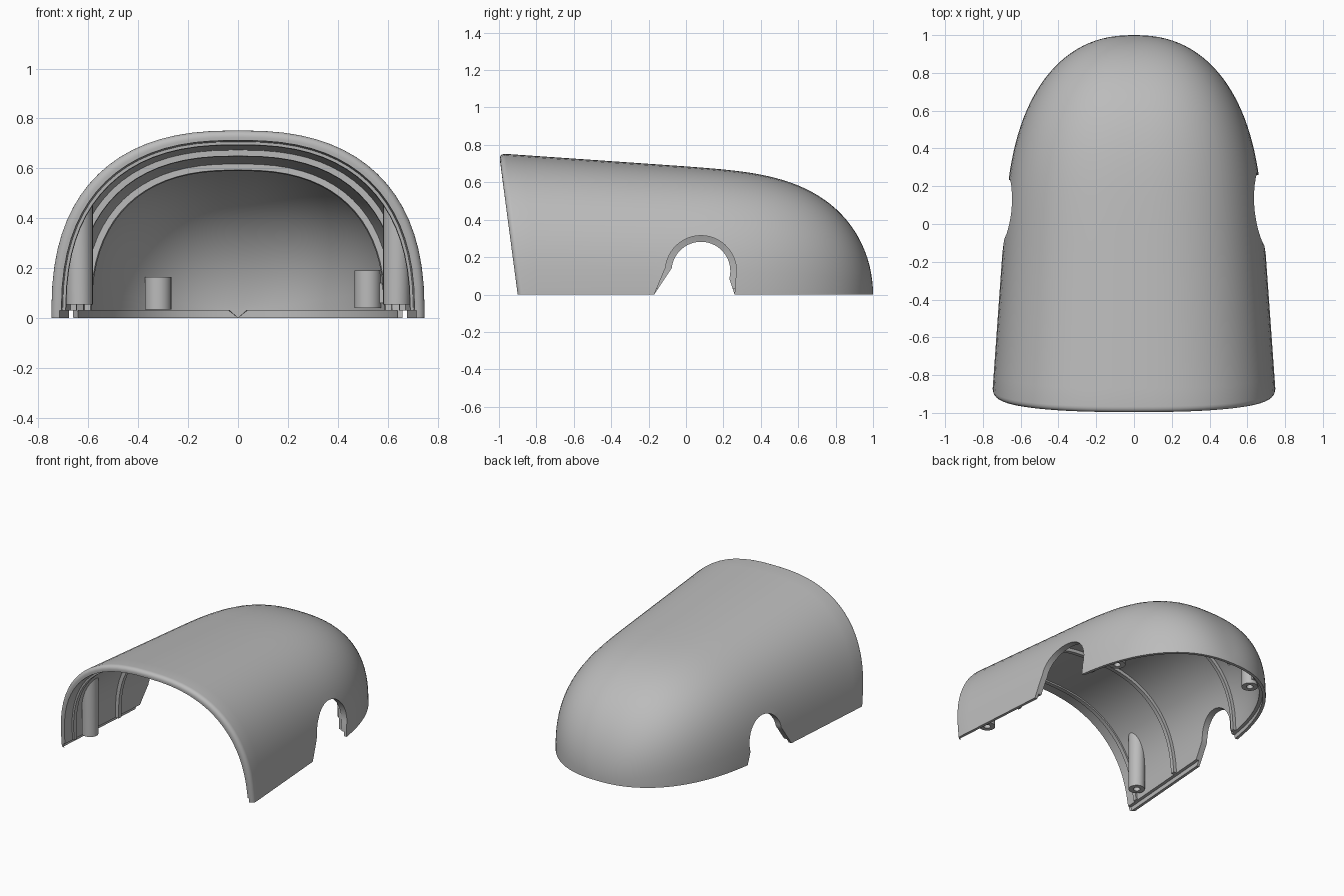
import bpy, bmesh, math
from mathutils import Vector

cube = bpy.data.objects.get("Cube")
if cube:
    bpy.data.objects.remove(cube, do_unlink=True)

POW = 2.5        # roundness of the cross-section
WALL = 0.042     # wall thickness
LIP = 0.03       # height of the stepped bottom lip
ARC = 18         # points per half arch

grey = bpy.data.materials.new("warm_grey_plastic")
grey.use_nodes = True
colour = (0.5, 0.5, 0.5, 1)
grey.diffuse_color = colour
grey.node_tree.nodes["Principled BSDF"].inputs["Base Color"].default_value = colour


def finish(bm, name, angle=35):
    bmesh.ops.remove_doubles(bm, verts=bm.verts, dist=1e-5)
    bmesh.ops.recalc_face_normals(bm, faces=bm.faces)
    mesh = bpy.data.meshes.new(name)
    bm.to_mesh(mesh)
    bm.free()
    ob = bpy.data.objects.new(name, mesh)
    bpy.context.collection.objects.link(ob)
    mesh.materials.append(grey)
    smooth(ob, angle)
    return ob


def smooth(ob, angle=35):
    bpy.ops.object.select_all(action='DESELECT')
    ob.select_set(True)
    bpy.context.view_layer.objects.active = ob
    bpy.ops.object.shade_smooth_by_angle(angle=math.radians(angle))


def size(y, d):
    """Half width and height of the arch at y, shrunk inward by d."""
    t = min(1, max(0, y / (1 - d)))
    w = (0.686 - 0.0714 * y - d) * (1 - t ** 2.75) ** (1 / 2.3)
    h = (0.685 - 0.077 * y - d) * (1 - t ** 3.5) ** 0.5
    return w, h


def point(y, d, z, side):
    w, h = size(y, d)
    x = w * (1 - min(1, z / h) ** POW) ** (1 / POW) if h > 1e-6 else 0
    return Vector((side * x, y - 0.147 * z * max(0, -y), z))


def arch(y, d, lip_d=None):
    """Points over the arch from +x to -x; lip_d makes the bottom step."""
    def half(side):
        low = min(LIP, size(y, d)[1])
        edge = d if lip_d is None else lip_d
        step = low if lip_d is not None else low / 2
        tip = y * (1 - edge) / (1 - d) if y > 0 else y
        pts = [point(tip, edge, 0, side), point(tip, edge, step, side)]
        h = size(y, d)[1]
        for i in range(ARC + 1):
            f = math.sin(math.pi / 2 * i / ARC) ** (2 / POW)
            pts.append(point(y, d, low + (h - low) * f, side))
        return pts
    return half(1) + half(-1)[-2::-1]


def loft(bm, rings, closed=False):
    rows = [[bm.verts.new(p) for p in r] for r in rings]
    pairs = list(zip(rows, rows[1:])) + ([(rows[-1], rows[0])] if closed else [])
    for a, b in pairs:
        for i in range(len(a) - 1):
            bm.faces.new((a[i], a[i + 1], b[i + 1], b[i]))
    return rows


# Shell: rounded front rim, outer skin and inner skin in one closed loft
R = 0.03
stations = []
for i in range(6):
    a = math.pi / 2 * i / 5
    stations.append((-0.9 + R * (1 - math.cos(a)), R * (1 - math.sin(a))))
stations += [(-0.87 + 0.087 * i, 0) for i in range(1, 11)]
stations += [(math.sin(math.pi / 2 * i / 32), 0) for i in range(1, 33)]
outer = [arch(y, d) for y, d in stations]
inner = [arch(y * (1 - WALL) if y > 0 else y, WALL, max(0.02, d + 0.004))
         for y, d in stations]
bm = bmesh.new()
rows = loft(bm, outer[::-1] + inner)
n = len(stations)
for k in range(n - 1):
    o, o2 = rows[n - 1 - k], rows[n - 2 - k]
    i, i2 = rows[n + k], rows[n + k + 1]
    for e in (0, -1):
        bm.faces.new((o[e], o2[e], i2[e], i[e]))
bmesh.ops.remove_doubles(bm, verts=bm.verts, dist=1e-5)
bmesh.ops.dissolve_degenerate(bm, edges=bm.edges, dist=1e-6)
shell = finish(bm, "shell")


# Side notches: a flared slot under a round arch, larger on the +x side
def notch(side, r):
    bm = bmesh.new()
    cy, cz = 0.08, 0.125
    outline = [(0.26, -0.05), (0.26, 0)]
    outline += [(cy + r * math.cos(a), cz + r * math.sin(a))
                for a in (math.radians(-15 + 7 * i) for i in range(28))]
    outline += [(-0.17, 0), (-0.17, -0.05)]
    face = bm.faces.new([bm.verts.new((side * 0.4, y, z)) for y, z in outline])
    new = bmesh.ops.extrude_face_region(bm, geom=[face])["geom"]
    bmesh.ops.translate(bm, vec=(side * 0.6, 0, 0),
                        verts=[v for v in new if isinstance(v, bmesh.types.BMVert)])
    cutter = finish(bm, "notch_cutter")
    cutter.hide_render = True
    return cutter


for side, r in ((1, 0.19), (-1, 0.157)):
    cutter = notch(side, r)
    mod = shell.modifiers.new("notch", 'BOOLEAN')
    mod.operation = 'DIFFERENCE'
    mod.solver = 'EXACT'
    mod.object = cutter
    bpy.ops.object.select_all(action='DESELECT')
    bpy.context.view_layer.objects.active = shell
    shell.select_set(True)
    bpy.ops.object.modifier_apply(modifier=mod.name)
    bpy.data.objects.remove(cutter, do_unlink=True)
smooth(shell)

# Stiffening ribs under the skin
for name, y, depth in (("front_rib", -0.81, 0.054), ("middle_rib", -0.38, 0.066),
                       ("rear_rib", 0.29, 0.066)):
    bm = bmesh.new()
    ring = [(y - 0.014, 0.03), (y - 0.014, depth), (y + 0.014, depth), (y + 0.014, 0.03)]
    rows = loft(bm, [arch(a, d)[2:-2] for a, d in ring], closed=True)
    for e in (0, -1):
        bm.faces.new([row[e] for row in rows])
    finish(bm, name)


# Screw posts: hollow from below, tops trimmed to the skin
def post(name, x, y, bottom, top, r=0.053, hole=0.022):
    bm = bmesh.new()
    def ring(rad, z, drape=False):
        pts = []
        for i in range(25):
            a = math.tau * i / 24
            px, py, pz = x + rad * math.cos(a), y + rad * math.sin(a), z
            if drape:
                w, h = size(py, 0.02)
                pz = min(z, h * (1 - min(1, abs(px) / w) ** POW) ** (1 / POW))
            pts.append((px, py, pz))
        return pts
    rows = loft(bm, [ring(0, bottom + 0.08), ring(hole, bottom + 0.08), ring(hole, bottom),
                     ring(r, bottom), ring(r, top, True), ring(0, top, True)])
    finish(bm, name)


for label, s in (("left", 1), ("right", -1)):
    post("front_post_" + label, s * 0.635, -0.73, 0.055, 0.7)
post("rear_post_left", 0.52, 0.45, 0.04, 0.19)
post("rear_post_right", -0.32, 0.79, 0.035, 0.165)


# Webs tying the rear posts to the wall
def web(name, centre, dims):
    bm = bmesh.new()
    bmesh.ops.create_cube(bm, size=1)
    for v in bm.verts:
        v.co = Vector(centre) + Vector(a * b for a, b in zip(v.co, dims))
    finish(bm, name)


web("rear_web_left", (0.57, 0.45, 0.1), (0.05, 0.05, 0.08))
web("rear_web_right", (-0.32, 0.85, 0.1), (0.05, 0.05, 0.08))
